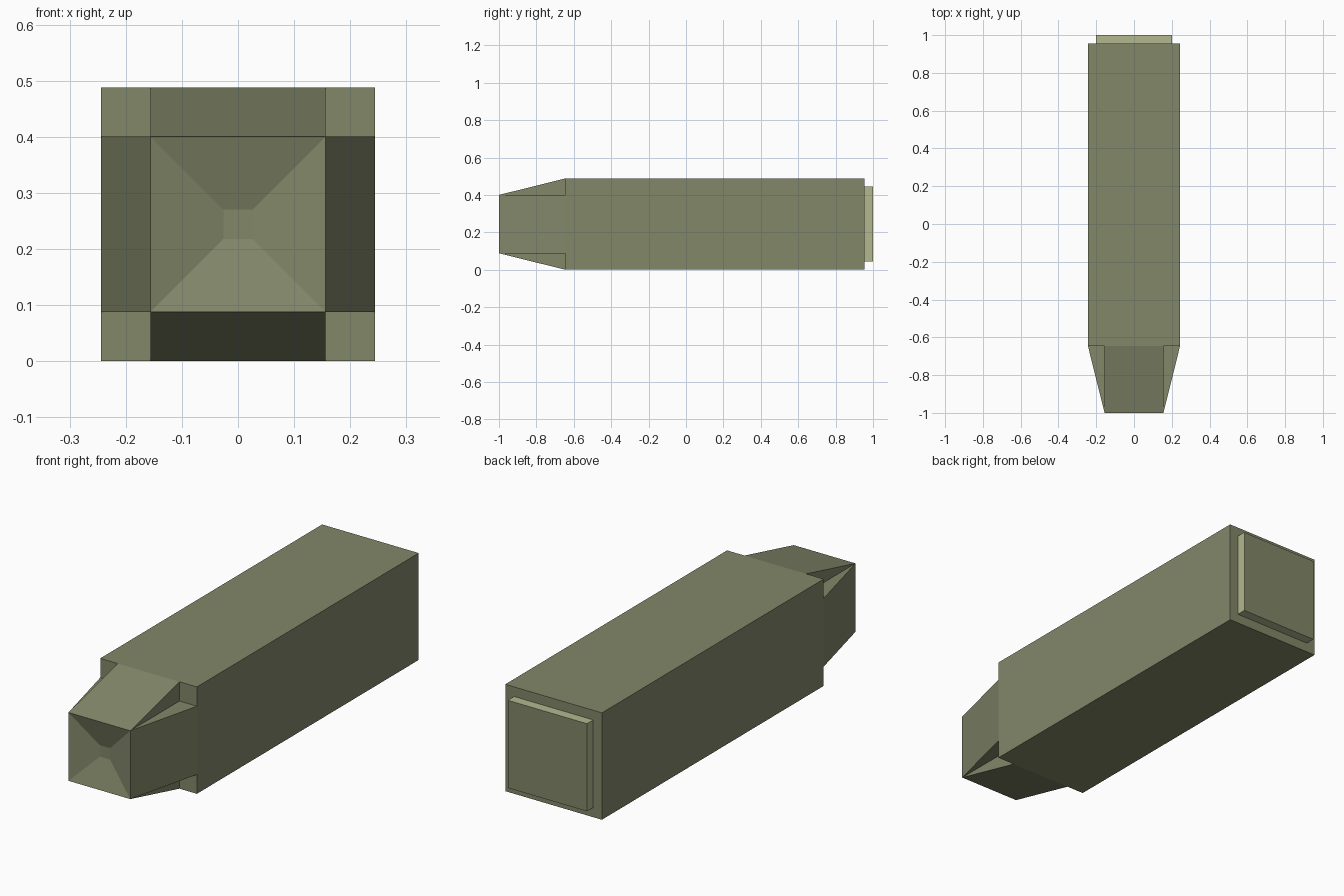
import bpy
import bmesh
from mathutils import Matrix, Vector

if "Cube" in bpy.data.objects:
    bpy.data.objects.remove(bpy.data.objects["Cube"], do_unlink=True)

HALF = 0.244          # half width of the hull, also the height of its axis
CORE = 0.156          # half width of the nose front
HUB = 0.026           # half width of the plate inside the nose
FRONT, SHOULDER, REAR, END = -1.0, -0.645, 0.955, 1.0
RECESS = 0.04


def srgb(*rgb):
    return tuple((c / 255 / 12.92) if c < 11 else ((c / 255 + 0.055) / 1.055) ** 2.4
                 for c in rgb) + (1.0,)


def material(name, colour):
    mat = bpy.data.materials.new(name)
    mat.use_nodes = True
    mat.diffuse_color = colour
    bsdf = next(n for n in mat.node_tree.nodes if n.type == 'BSDF_PRINCIPLED')
    bsdf.inputs["Base Color"].default_value = colour
    bsdf.inputs["Roughness"].default_value = 0.8
    return mat


olive = material("olive", srgb(130, 135, 105))
pale_olive = material("pale olive", srgb(179, 184, 143))


def finish(name, bm, *mats):
    mesh = bpy.data.meshes.new(name)
    bm.to_mesh(mesh)
    bm.free()
    for mat in mats:
        mesh.materials.append(mat)
    obj = bpy.data.objects.new(name, mesh)
    bpy.context.collection.objects.link(obj)
    return obj


def box(half, y0, y1):
    bm = bmesh.new()
    bmesh.ops.create_cube(bm, size=1)
    bmesh.ops.scale(bm, vec=(2 * half, y1 - y0, 2 * half), verts=bm.verts)
    bmesh.ops.translate(bm, vec=(0, (y0 + y1) / 2, HALF), verts=bm.verts)
    return bm


# Main hull
finish("hull", box(HALF, SHOULDER, REAR), olive)

# Rear panel: olive end face with a pale rim
bm = box(0.2, REAR, END)
for face in bm.faces:
    face.material_index = 0 if abs(face.normal.y) > 0.5 else 1
finish("rear_panel", bm, olive, pale_olive)

# Nose: one quarter (ramp, two cheeks, recess slope) turned about the long axis
bm = bmesh.new()
for turn in range(4):
    rot = Matrix.Rotation(turn * 1.5707963267948966, 3, 'Y')

    def face(*points):
        bm.faces.new([bm.verts.new(rot @ Vector(p) + Vector((0, 0, HALF))) for p in points])

    face((-CORE, FRONT, CORE), (CORE, FRONT, CORE),
         (CORE, SHOULDER, HALF), (-CORE, SHOULDER, HALF))
    face((CORE, FRONT, CORE), (CORE, SHOULDER, CORE), (CORE, SHOULDER, HALF))
    face((-CORE, FRONT, CORE), (-CORE, SHOULDER, HALF), (-CORE, SHOULDER, CORE))
    face((CORE, FRONT, CORE), (-CORE, FRONT, CORE),
         (-HUB, FRONT + RECESS, HUB), (HUB, FRONT + RECESS, HUB))
bmesh.ops.remove_doubles(bm, verts=bm.verts, dist=0.0005)
finish("nose", bm, olive)

# Small square plate at the bottom of the nose recess
finish("nose_hub", box(HUB, FRONT + RECESS, FRONT + RECESS + 0.005), olive)
